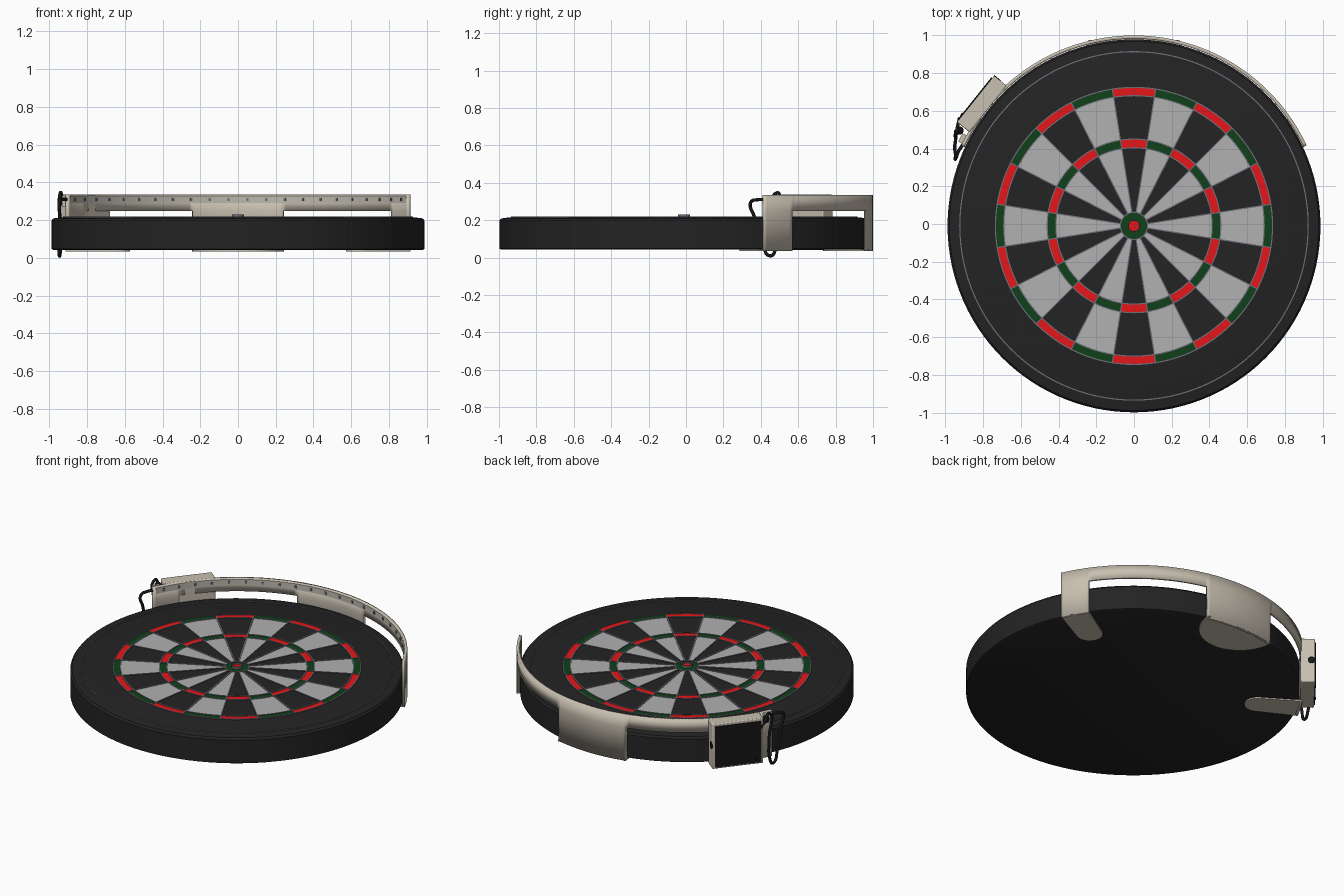
import bpy, bmesh
from math import sin, cos, pi, radians
from mathutils import Matrix, Vector

if "Cube" in bpy.data.objects:
    bpy.data.objects.remove(bpy.data.objects["Cube"])

CY = -0.01                      # centre of the board in y
R_BAND = 1.009


def mat(name, rgb):
    m = bpy.data.materials.new(name)
    m.diffuse_color = (*rgb, 1)
    m.use_nodes = True
    m.node_tree.nodes["Principled BSDF"].inputs["Base Color"].default_value = m.diffuse_color
    return m


DARK = mat("charcoal", (0.017, 0.017, 0.017))
LIGHT = mat("pale_grey", (0.44, 0.44, 0.44))
RED = mat("red", (0.78, 0.008, 0.01))
GREEN = mat("green", (0.005, 0.05, 0.01))
WIRE = mat("wire", (0.16, 0.16, 0.2))
BEIGE = mat("beige", (0.58, 0.53, 0.44))
STRIP = mat("strip", (0.5, 0.48, 0.42))
BLACK = mat("black", (0.008, 0.008, 0.008))


def finish(bm, name, mats, smooth=30, fix=True):
    bmesh.ops.remove_doubles(bm, verts=bm.verts, dist=1e-5)
    if fix:
        bmesh.ops.recalc_face_normals(bm, faces=bm.faces)
    me = bpy.data.meshes.new(name)
    bm.to_mesh(me)
    bm.free()
    for m in mats:
        me.materials.append(m)
    me.shade_smooth()
    me.set_sharp_from_angle(angle=radians(smooth))
    ob = bpy.data.objects.new(name, me)
    ob.location.y = CY
    bpy.context.collection.objects.link(ob)
    return ob


def polar(r, deg, z):
    return Vector((r * cos(radians(deg)), r * sin(radians(deg)), z))


def lathe(bm, prof, n=120, closed=False):
    rings = [[bm.verts.new(polar(r, 360 * i / n, z)) for i in range(n)] for r, z in prof]
    pairs = list(zip(rings, rings[1:]))
    if closed:
        pairs.append((rings[-1], rings[0]))
    for a, b in pairs:
        for i in range(n):
            j = (i + 1) % n
            bm.faces.new((a[i], a[j], b[j], b[i]))
    return rings


def box(bm, size, centre, deg=0):
    """Box placed in a frame turned about z by deg (x = radial, y = tangential)."""
    bmesh.ops.create_cube(bm, size=1, matrix=Matrix.Rotation(radians(deg), 4, 'Z')
                          @ Matrix.Translation(centre) @ Matrix.Diagonal((*size, 1)))


# board body
bm = bmesh.new()
rings = lathe(bm, [(0.978, 0.043), (0.988, 0.048), (0.988, 0.198), (0.978, 0.210),
                   (0.955, 0.212), (0.945, 0.215)])
bm.faces.new(rings[0])
bm.faces.new(rings[-1])
finish(bm, "board", [DARK])

# scoring fields: 20 sectors by four rings, plus the two bull discs
bm = bmesh.new()
RADII = [0.072, 0.414, 0.46, 0.69, 0.734]
SUB = 6
for s in range(20):
    for k in range(4):
        odd = s % 2
        colour = (3 if odd else 2) if k % 2 else (1 if odd else 0)
        for t in range(SUB):
            a = 81 + 18 * s + 18 * t / SUB
            b = a + 18 / SUB
            f = bm.faces.new([bm.verts.new(polar(r, d, 0.2165)) for r, d in
                              ((RADII[k], a), (RADII[k + 1], a), (RADII[k + 1], b), (RADII[k], b))])
            f.material_index = colour
for inner, outer, z, colour in ((0.03, 0.072, 0.2165, 3), (0, 0.03, 0.222, 2)):
    for i in range(40):
        q = [polar(outer, 9 * i, z), polar(outer, 9 * i + 9, z)]
        q += [polar(inner, 9 * i + 9, z), polar(inner, 9 * i, z)] if inner else [Vector((0, 0, z))]
        bm.faces.new([bm.verts.new(p) for p in q]).material_index = colour
finish(bm, "scoring_fields", [DARK, LIGHT, RED, GREEN])

# wire spider and the outer wire ring
bm = bmesh.new()
W = 0.003
for r in RADII + [0.923]:
    lathe(bm, [(r - W, 0.215), (r - W, 0.220), (r + W, 0.220), (r + W, 0.215)], closed=True)
lathe(bm, [(0.027, 0.215), (0.027, 0.231), (0.032, 0.231), (0.032, 0.215)], 40, True)
for s in range(20):
    box(bm, (0.662, 2 * W, 0.005), (0.403, 0, 0.2175), 9 + 18 * s)
finish(bm, "wire_spider", [WIRE])

# light bracket: arc band with three legs, given thickness inward
bm = bmesh.new()
for a in range(25, 155):
    leg = a < 35 or a >= 145 or 76 <= a < 104
    for z0, z1 in [(0.25, 0.335)] + ([(0.035, 0.25)] if leg else []):
        bm.faces.new([bm.verts.new(polar(R_BAND, d, z)) for d, z in
                      ((a, z0), (a + 1, z0), (a + 1, z1), (a, z1))])
band = finish(bm, "light_bracket", [BEIGE], fix=False)
mod = band.modifiers.new("thickness", 'SOLIDIFY')
mod.thickness = 0.018
mod.offset = -1

# bracket feet with rounded tips under the board
for name, deg, half, c, h in (("right_foot", 30, 5, 0.75, 0.078),
                              ("middle_foot", 90, 14, 0.985, 0.242),
                              ("left_foot", 150, 5, 0.75, 0.078)):
    bm = bmesh.new()
    outline = [polar(R_BAND - 0.001, -half + half * i / 4, 0.035) for i in range(9)]
    outline += [Vector((c, 0, 0.035)) + polar(h, 90 + 180 * i / 20, 0) for i in range(21)]
    f = bm.faces.new([bm.verts.new(Matrix.Rotation(radians(deg), 3, 'Z') @ p) for p in outline])
    ext = bmesh.ops.extrude_face_region(bm, geom=[f])["geom"]
    bmesh.ops.translate(bm, vec=(0, 0, 0.009),
                        verts=[v for v in ext if isinstance(v, bmesh.types.BMVert)])
    finish(bm, name, [BEIGE])

# light strip and its small lamps on the inner side of the band
bm = bmesh.new()
for a in range(26, 154):
    bm.faces.new([bm.verts.new(polar(0.989, d, z)) for d, z in
                  ((a, 0.290), (a, 0.328), (a + 1, 0.328), (a + 1, 0.290))])
finish(bm, "light_strip", [STRIP], fix=False)
bm = bmesh.new()
for i in range(22):
    box(bm, (0.006, 0.012, 0.016), (0.987, 0, 0.309), 29 + i * 122 / 21)
finish(bm, "lamps", [WIRE])

# battery box on the outside of the band, with dark cover, screw and socket
DEG = 141.3
bm = bmesh.new()
box(bm, (0.085, 0.315, 0.295), (1.033, 0, 0.1895), DEG)
ob = finish(bm, "battery_box", [BEIGE])
bev = ob.modifiers.new("soft_edges", 'BEVEL')
bev.width = 0.006
bev.segments = 2
bm = bmesh.new()
box(bm, (0.012, 0.285, 0.265), (1.076, 0, 0.186), DEG)
finish(bm, "battery_cover", [BLACK])
TURN = Matrix.Rotation(radians(DEG), 4, 'Z')
bm = bmesh.new()
for p, axis, r, d in (((1.083, 0.11, 0.08), 'Y', 0.009, 0.006),
                      ((1.055, -0.157, 0.19), 'X', 0.022, 0.008)):
    bmesh.ops.create_cone(bm, cap_ends=True, segments=20, radius1=r, radius2=r, depth=d,
                          matrix=TURN @ Matrix.Translation(p) @ Matrix.Rotation(pi / 2, 4, axis))
finish(bm, "screw_and_socket", [BLACK])

# small end clip holding the cable on the band
bm = bmesh.new()
box(bm, (0.03, 0.05, 0.06), (1.018, 0, 0.3), 153)
finish(bm, "cable_clip", [BEIGE])

# black power cable looping from the band end, below the board, back up to the box
cu = bpy.data.curves.new("power_cable", 'CURVE')
cu.dimensions = '3D'
cu.bevel_depth = 0.009
cu.bevel_resolution = 3
cu.use_fill_caps = True
path = [(-0.90, 0.43, 0.31), (-0.93, 0.385, 0.31), (-0.945, 0.347, 0.297), (-0.945, 0.365, 0.22),
        (-0.95, 0.41, 0.10), (-0.945, 0.45, 0.010), (-0.942, 0.48, 0.05), (-0.945, 0.49, 0.20),
        (-0.94, 0.485, 0.346), (-0.935, 0.515, 0.31), (-0.925, 0.56, 0.27)]
sp = cu.splines.new('BEZIER')
sp.bezier_points.add(len(path) - 1)
for bp, p in zip(sp.bezier_points, path):
    bp.co = p
    bp.handle_left_type = bp.handle_right_type = 'AUTO'
cu.materials.append(BLACK)
bpy.context.collection.objects.link(bpy.data.objects.new("power_cable", cu))

# cable bead
bm = bmesh.new()
bmesh.ops.create_uvsphere(bm, u_segments=20, v_segments=12, radius=0.022,
                          matrix=Matrix.Translation((-0.925, 0.505, 0.31)))
finish(bm, "cable_bead", [BLACK], 60)
